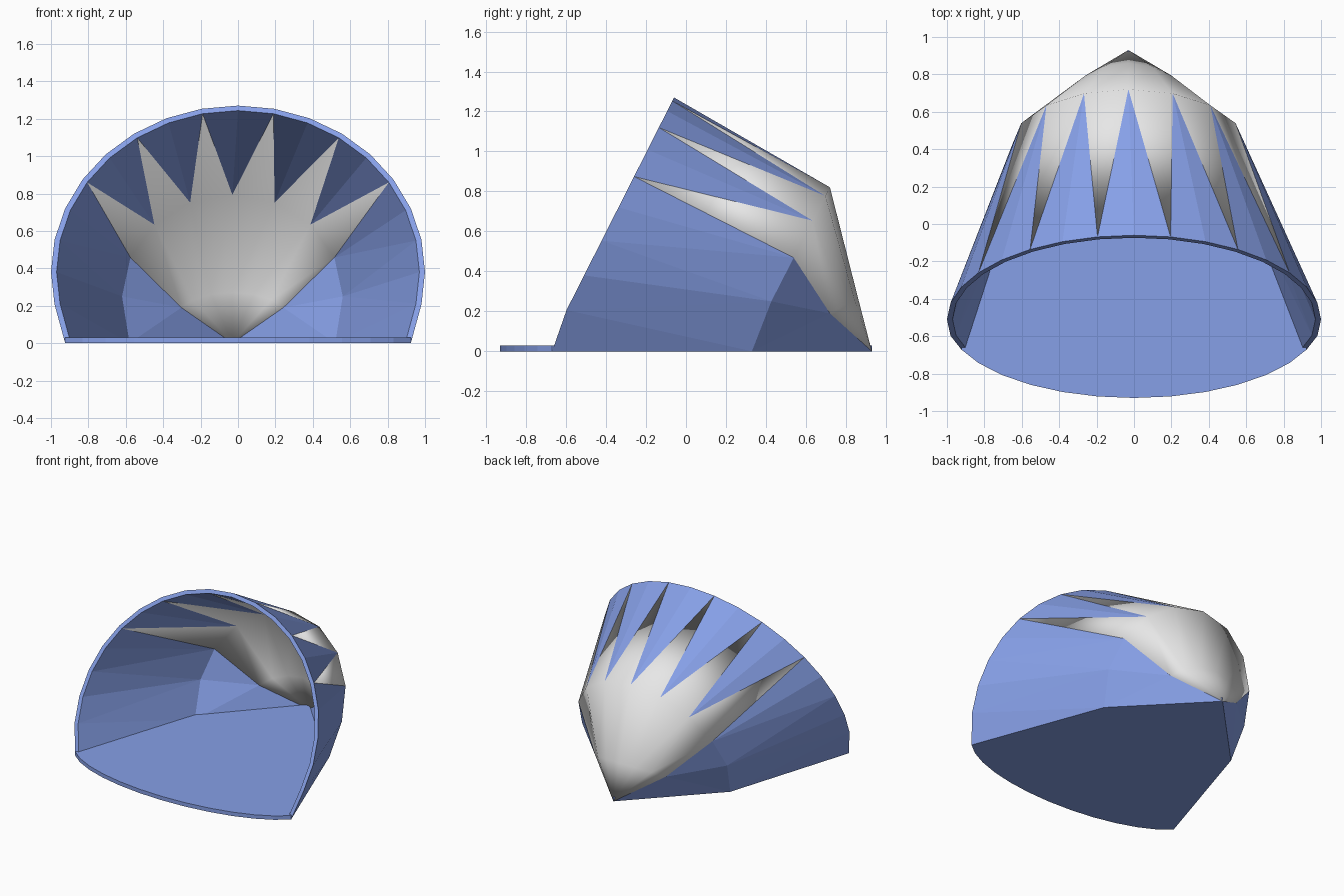
import bpy
from math import sin, cos, pi
from mathutils import Vector

cube = bpy.data.objects.get("Cube")
if cube:
    bpy.data.objects.remove(cube)

STEP = pi / 16      # the opening is a 32-sided circle
BACK_X = -0.03      # the back of the shelter sits slightly off centre
WALL = 0.03


def material(name, colour):
    mat = bpy.data.materials.new(name)
    mat.use_nodes = True
    mat.diffuse_color = colour
    mat.node_tree.nodes["Principled BSDF"].inputs["Base Color"].default_value = colour
    return mat


blue = material("soft_blue", (0.24, 0.35, 0.80, 1))
silver = material("pale_silver", (0.80, 0.80, 0.80, 1))


def point(kind, i, side, inset):
    """Position of a named shell point, on the outer skin or inset by the wall."""
    d = WALL if inset else 0
    if kind == "rim":                       # tilted front opening
        r = 1 - d
        if i == 10:                         # foot of the opening
            return Vector((side * (0.924 - d), -0.67, 0))
        a = i * STEP
        return Vector((side * r * sin(a), -0.51 + 0.45 * r * cos(a), 0.38 + 0.89 * r * cos(a)))
    if kind == "ring":                      # smaller tilted ring at the back
        r = 0.62 - d
        if i == 5:                          # foot of the ring
            return Vector((BACK_X + side * (0.58 - d), 0.33 - d, 0))
        a = i * 2 * STEP
        return Vector((BACK_X + side * r * sin(a), 0.427 + 0.473 * r * cos(a), 0.25 + 0.92 * r * cos(a)))
    if kind == "mid":                       # low ring of the back panel
        a = i * 2 * STEP
        t = (1 - cos(a)) / (1 - cos(6 * STEP))
        return Vector((BACK_X + side * (0.325 - d) * sin(a), 0.86 - d - 0.14 * t, 0.27 - 0.08 * t))
    return Vector((BACK_X, 0.93 - d, 0))    # rear tip


def shell(name, faces, mat, smooth):
    """Build a mirrored sheet of faces with an inner skin and edge walls."""
    verts, index, polys = [], {}, []

    def vid(key, inset):
        if (key, inset) not in index:
            index[(key, inset)] = len(verts)
            verts.append(point(*key, inset))
        return index[(key, inset)]

    outer = []
    for side in (1, -1):
        for face in faces:
            keys = [(k, i, side if i else 0) for k, i in face]
            p = [point(*k, False) for k in keys]
            normal = (p[1] - p[0]).cross(p[2] - p[0])
            if normal.dot(sum(p, Vector()) / len(p) - Vector((0, -0.1, 0.4))) < 0:
                keys.reverse()
            outer.append(keys)
    edges = {(a, b) for f in outer for a, b in zip(f, f[1:] + f[:1])}
    for f in outer:
        polys.append([vid(k, False) for k in f])
        polys.append([vid(k, True) for k in reversed(f)])
    for a, b in sorted(edges):
        if (b, a) not in edges:
            polys.append([vid(b, False), vid(a, False), vid(a, True), vid(b, True)])
    return make(name, verts, polys, mat, smooth)


def make(name, verts, polys, mat, smooth=False):
    mesh = bpy.data.meshes.new(name)
    mesh.from_pydata(verts, [], polys)
    mesh.materials.append(mat)
    for poly in mesh.polygons:
        poly.use_smooth = smooth
    mesh.update()
    obj = bpy.data.objects.new(name, mesh)
    bpy.context.collection.objects.link(obj)
    return obj


def R(i): return ("rim", i)
def B(i): return ("ring", i)
def M(i): return ("mid", i)


TIP = ("tip", 0)

# Blue hood: pointed teeth over the top, then the solid side walls
hood = [(R(1), R(0), B(0))]
for n in (1, 2):
    hood += [(R(2 * n + 1), R(2 * n), B(n)), (R(2 * n), R(2 * n - 1), B(n))]
hood += [(R(5), R(6), B(3)), (R(6), R(7), B(3)), (R(7), B(4), B(3)),
         (R(7), R(8), B(4)), (R(8), R(9), B(4)), (R(9), B(5), B(4)),
         (R(9), R(10), B(5))]
shell("hood", hood, blue, False)

# Blue lower back walls that meet at the rear tip
shell("back_wall", [(B(3), B(4), M(3)), (B(4), B(5), M(3)), (B(5), TIP, M(3))], blue, False)

# Silver back panel with spikes that fill the gaps between the teeth
panel = []
for n in range(3):
    panel += [(R(2 * n + 1), B(n + 1), B(n)),
              (B(n), B(n + 1), M(n + 1), M(n)),
              (M(n), M(n + 1), TIP)]
shell("back_panel", panel, silver, True)

# Floor slab with a curved front lip
outline = [(sin(i * STEP), -0.51 - 0.42 * cos(i * STEP)) for i in range(-6, 7)]
outline += [(BACK_X + 0.58, 0.33), (BACK_X, 0.93), (BACK_X - 0.58, 0.33)]
n = len(outline)
slab = [(x, y, z) for z in (0, WALL) for x, y in outline]
sides = [[i, (i + 1) % n, n + (i + 1) % n, n + i] for i in range(n)]
make("floor", slab, [list(range(n))[::-1], list(range(n, 2 * n))] + sides, blue)
